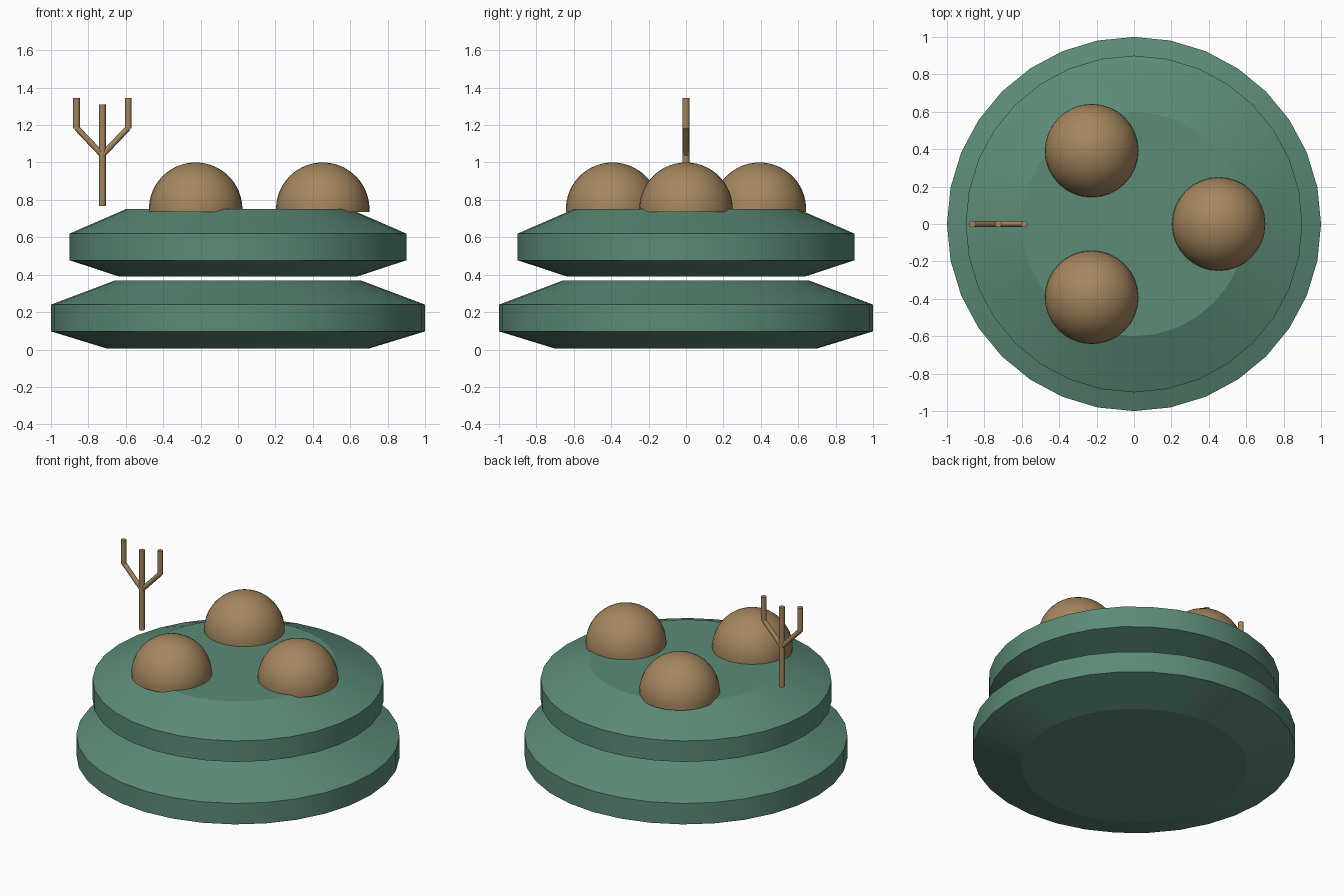
import bpy, bmesh, math
from mathutils import Vector

if "Cube" in bpy.data.objects:
    bpy.data.objects.remove(bpy.data.objects["Cube"])


def material(name, rgb):
    m = bpy.data.materials.new(name)
    m.diffuse_color = (*rgb, 1)
    m.use_nodes = True
    m.node_tree.nodes["Principled BSDF"].inputs["Base Color"].default_value = m.diffuse_color
    return m


green = material("sage green", (0.107, 0.258, 0.184))
tan = material("tan brown", (0.371, 0.238, 0.112))


def add_object(name, bm, mat, angle):
    bmesh.ops.recalc_face_normals(bm, faces=bm.faces[:])
    me = bpy.data.meshes.new(name)
    bm.to_mesh(me)
    bm.free()
    me.materials.append(mat)
    ob = bpy.data.objects.new(name, me)
    bpy.context.collection.objects.link(ob)
    bpy.ops.object.select_all(action='DESELECT')
    ob.select_set(True)
    bpy.context.view_layer.objects.active = ob
    bpy.ops.object.shade_smooth_by_angle(angle=math.radians(angle))
    return ob


def lathe(name, profile, mat, segments, angle, center=(0, 0)):
    """Closed turned solid from (radius, height) points; radius 0 makes a pole."""
    bm = bmesh.new()
    rings = []
    for r, z in profile:
        if r == 0:
            rings.append([bm.verts.new((*center, z))] * segments)
        else:
            turns = [2 * math.pi * i / segments for i in range(segments)]
            rings.append([bm.verts.new((center[0] + r * math.cos(t),
                                        center[1] + r * math.sin(t), z)) for t in turns])
    for a, b in zip(rings, rings[1:]):
        for i in range(segments):
            j = (i + 1) % segments
            bm.faces.new(dict.fromkeys((a[i], a[j], b[j], b[i])))
    for (r, _), ring in ((profile[0], rings[0]), (profile[-1], rings[-1])):
        if r > 0:
            bm.faces.new(ring)
    return add_object(name, bm, mat, angle)


def rod(name, start, end, radius):
    """Thin round stick between two points."""
    start, end = Vector(start), Vector(end)
    axis = end - start
    bm = bmesh.new()
    bmesh.ops.create_cone(bm, cap_ends=True, segments=12, radius1=radius,
                          radius2=radius, depth=axis.length)
    bm.transform(axis.to_track_quat('Z', 'Y').to_matrix().to_4x4())
    bmesh.ops.translate(bm, verts=bm.verts[:], vec=(start + end) / 2)
    return add_object(name, bm, tan, 40)


# Two stacked bevelled discs with a narrow gap between them
lathe("lower_disc", [(0.70, 0.005), (1.0, 0.097), (1.0, 0.24), (0.66, 0.368)], green, 32, 15)
lathe("upper_disc", [(0.635, 0.39), (0.90, 0.477), (0.90, 0.62), (0.60, 0.75)], green, 32, 15)

# Three domes evenly spaced on top
R, MID, BASE = 0.25, 0.75, 0.735
low = math.asin((BASE - MID) / R)
dome = [(R * math.cos(low + (math.pi / 2 - low) * k / 14),
         MID + R * math.sin(low + (math.pi / 2 - low) * k / 14)) for k in range(14)]
dome.append((0, MID + R))
for n in range(3):
    a = n * 2 * math.pi / 3
    lathe(f"dome_{n + 1}", dome, tan, 32, 40, (0.453 * math.cos(a), 0.453 * math.sin(a)))

# Forked twig: trunk, two slanted branches, two upright tips
TX = -0.725
rod("twig_trunk", (TX, 0, 0.768), (TX, 0, 1.31), 0.018)
for side, s in (("left", -1), ("right", 1)):
    rod(f"twig_branch_{side}", (TX, 0, 1.04), (TX + s * 0.138, 0, 1.185), 0.0155)
    rod(f"twig_tip_{side}", (TX + s * 0.138, 0, 1.182), (TX + s * 0.138, 0, 1.344), 0.018)
